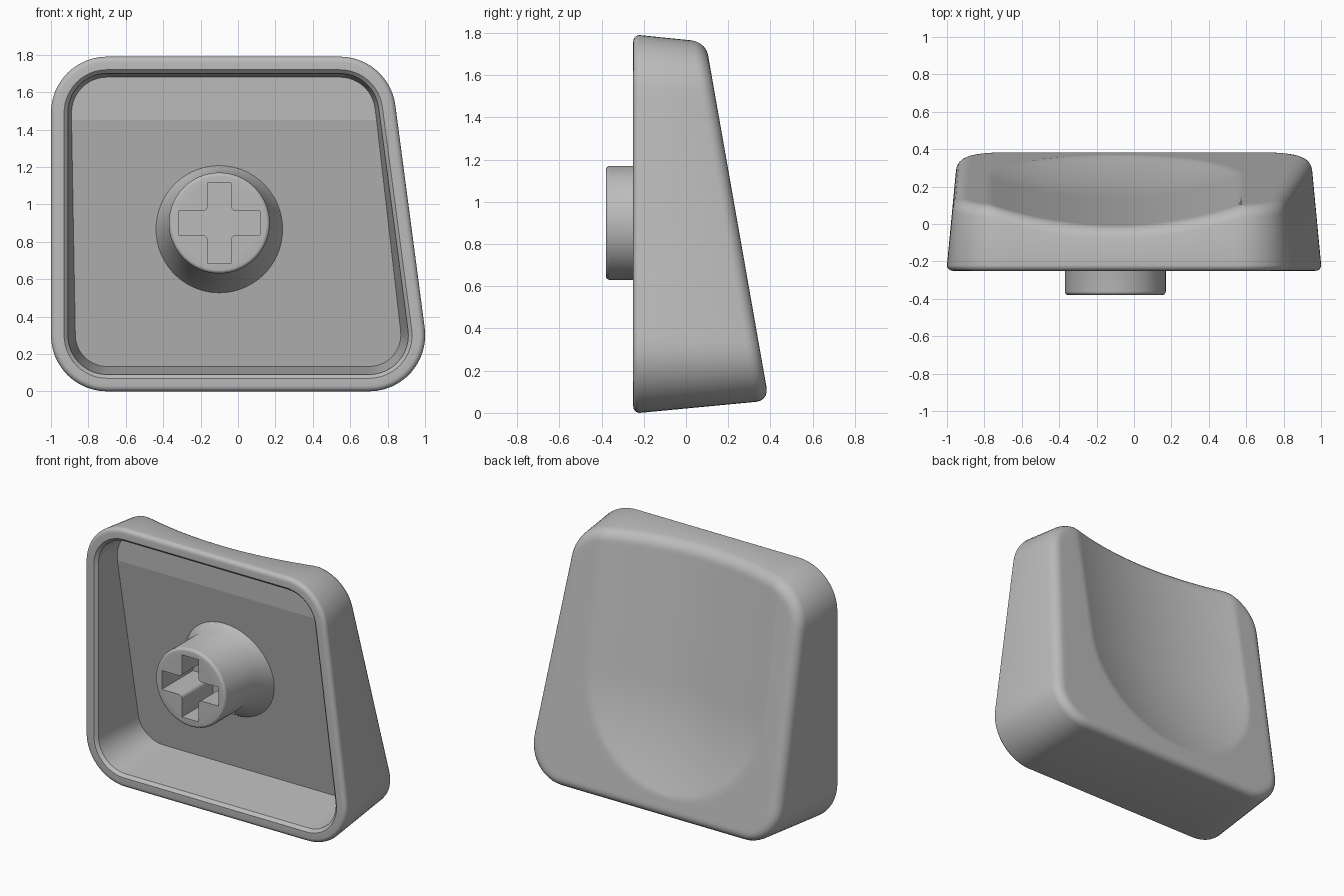
import bpy, bmesh, math
from mathutils import Vector

cube = bpy.data.objects.get("Cube")
if cube:
    bpy.data.objects.remove(cube, do_unlink=True)

grey = bpy.data.materials.new("plain_grey")
grey.use_nodes = True
grey.diffuse_color = (0.5, 0.5, 0.5, 1)
grey.node_tree.nodes["Principled BSDF"].inputs["Base Color"].default_value = (0.5, 0.5, 0.5, 1)

FRONT, TAPER, CORNER, ROUND = -0.25, 0.09, 0.30, 0.06
CENTRE = Vector((-0.1, 0.9))     # stem and dish axis
FOLD = 1.45                      # height where the cavity floor turns upright


def back_y(x, z):
    """Sloped back face with a rounded trough scooped out of it."""
    rho = math.hypot(x - CENTRE.x, max(0, 0.87 - z)) / 0.67
    return 0.38 - 0.176 * (z - 0.13) - 0.11 * max(0, 1 - rho * rho)


def floor_y(z):
    return -0.05 + 0.176 * max(0, FOLD - z)


def outline(corner_steps=12, side_steps=28):
    """Rounded four-sided outline as (point, inward normal) pairs."""
    quad = [Vector(p) for p in ((-1, 0), (1.043, 0), (0.807, 1.79), (-1, 1.79))]
    arcs = []
    for i, p in enumerate(quad):
        a, b = (p - quad[i - 1]).normalized(), (quad[(i + 1) % 4] - p).normalized()
        na, nb = Vector((-a.y, a.x)), Vector((-b.y, b.x))
        centre = p + (na + nb) * CORNER / (1 + na.dot(nb))
        turn = math.atan2(na.x * nb.y - na.y * nb.x, na.dot(nb))
        arc = []
        for k in range(corner_steps + 1):
            t = turn * k / corner_steps
            n = Vector((na.x * math.cos(t) - na.y * math.sin(t),
                        na.x * math.sin(t) + na.y * math.cos(t)))
            arc.append((centre - n * CORNER, n))
        arcs.append(arc)
    points = []
    for i, arc in enumerate(arcs):
        points += arc
        (p, n), (q, _) = arc[-1], arcs[(i + 1) % 4][0]
        points += [(p.lerp(q, k / side_steps), n) for k in range(1, side_steps)]
    return points


OUTLINE = outline()


def ring(bm, inset, depth, slope):
    """Outline ring whose inset grows with its own depth."""
    verts = []
    for p, n in OUTLINE:
        y = FRONT
        for _ in range(6):
            q = p + n * (inset + slope * (y - FRONT))
            y = depth(q.x, q.y)
        verts.append(bm.verts.new((q.x, y, q.y)))
    return verts


def bridge(bm, a, b):
    n = len(a)
    return [bm.faces.new((a[i], a[(i + 1) % n], b[(i + 1) % n], b[i])) for i in range(n)]


def finish(bm, name):
    bmesh.ops.recalc_face_normals(bm, faces=bm.faces)
    mesh = bpy.data.meshes.new(name)
    bm.to_mesh(mesh)
    bm.free()
    obj = bpy.data.objects.new(name, mesh)
    bpy.context.collection.objects.link(obj)
    mesh.materials.append(grey)
    return obj


def smooth(obj):
    bpy.ops.object.select_all(action="DESELECT")
    obj.select_set(True)
    bpy.context.view_layer.objects.active = obj
    bpy.ops.object.shade_smooth_by_angle(angle=math.radians(32))


# Cap shell: cavity wall, rounded rim, tapered sides, rounded back edge
bm = bmesh.new()
arc = [math.pi / 2 * k / 5 for k in range(6)]
floor_ring = ring(bm, 0.09, lambda x, z: floor_y(z), 0.1)
rings = [floor_ring]
for a in arc:                    # inner rim edge
    rings.append(ring(bm, 0.09 - 0.02 * math.sin(a),
                      lambda x, z: FRONT + 0.02 * (1 - math.sin(a)), 0))
for a in arc:                    # outer rim edge
    rings.append(ring(bm, 0.03 * (1 - math.sin(a)),
                      lambda x, z: FRONT + 0.03 * (1 - math.cos(a)), 0))
for a in arc:                    # back edge
    rings.append(ring(bm, ROUND * (1 - math.cos(a)),
                      lambda x, z: back_y(x, z) - ROUND * (1 - math.sin(a)), TAPER))

# Dished back, filled by shrinking rings
edge, middle, steps = rings[-1], Vector((-0.1, 0.87)), 44
for k in range(1, steps):
    loop = []
    for v in edge:
        q = Vector((v.co.x, v.co.z)).lerp(middle, k / steps)
        loop.append(bm.verts.new((q.x, back_y(*q), q.y)))
    rings.append(loop)
for a, b in zip(rings, rings[1:]):
    bridge(bm, a, b)
tip = bm.verts.new((middle.x, back_y(*middle), middle.y))
for i, v in enumerate(rings[-1]):
    bm.faces.new((rings[-1][i - 1], v, tip))

# Cavity floor, folded upright near the top
floor = bm.faces.new(floor_ring)
walls = {f for v in floor_ring for f in v.link_faces}
geom = list(walls) + list({e for f in walls for e in f.edges}) + list({v for f in walls for v in f.verts})
bmesh.ops.bisect_plane(bm, geom=geom, plane_co=(0, 0, FOLD), plane_no=(0, 0, 1))
shell = finish(bm, "cap_shell")
smooth(shell)
for face in shell.data.polygons:
    if len(face.vertices) > 20:
        face.use_smooth = False

# Stem: turned post with a flared foot that follows the floor
bm = bmesh.new()
SEG = 64
angles = [2 * math.pi * i / SEG for i in range(SEG)]


def circle(radius, y):
    return [bm.verts.new((CENTRE.x + radius * math.cos(t), y,
                          CENTRE.y + radius * math.sin(t))) for t in angles]


rings = [circle(0.25 + 0.02 * math.sin(a), -0.36 - 0.02 * math.cos(a)) for a in arc]
rings.append(circle(0.27, -0.075))
foot = circle(0.27, 0)
for v, t in zip(foot, angles):
    r = 0.27
    for _ in range(8):
        z = CENTRE.y + r * math.sin(t)
        r = 0.27 + 0.55 * (floor_y(z) + 0.085)
    v.co = (CENTRE.x + r * math.cos(t), floor_y(z) + 0.01, z)
rings.append(foot)
for a, b in zip(rings, rings[1:]):
    bridge(bm, a, b)
bm.faces.new(rings[0])
bm.faces.new(foot)
stem = finish(bm, "stem")

# Cross socket cut into the stem, with softened inner corners
bm = bmesh.new()
W, H, LX, LZ = 0.063, 0.065, 0.218, 0.215
quarter = [(LX, H), (W, H), (W, LZ)]
cross = []
for sx, sz in ((1, 1), (-1, 1), (-1, -1), (1, -1)):
    pts = [(sx * x, sz * z) for x, z in quarter]
    cross += pts if sx * sz > 0 else pts[::-1]
face = bm.faces.new([bm.verts.new((CENTRE.x + x, -0.5, CENTRE.y + z)) for x, z in cross])
extruded = bmesh.ops.extrude_face_region(bm, geom=[face])["geom"]
bmesh.ops.translate(bm, vec=(0, 0.46, 0), verts=[g for g in extruded if isinstance(g, bmesh.types.BMVert)])
inner = [e for e in bm.edges if abs(e.verts[0].co.y - e.verts[1].co.y) > 0.1
         and abs(e.verts[0].co.x - CENTRE.x) < 0.1 and abs(e.verts[0].co.z - CENTRE.y) < 0.1]
bmesh.ops.bevel(bm, geom=inner, offset=0.025, segments=4, profile=0.5, affect="EDGES")
cutter = finish(bm, "socket_cutter")
cutter.hide_render = True

cut = stem.modifiers.new("socket", "BOOLEAN")
cut.operation, cut.solver, cut.object = "DIFFERENCE", "EXACT", cutter
bpy.context.view_layer.objects.active = stem
bpy.ops.object.modifier_apply(modifier=cut.name)
bpy.data.objects.remove(cutter, do_unlink=True)
smooth(stem)
